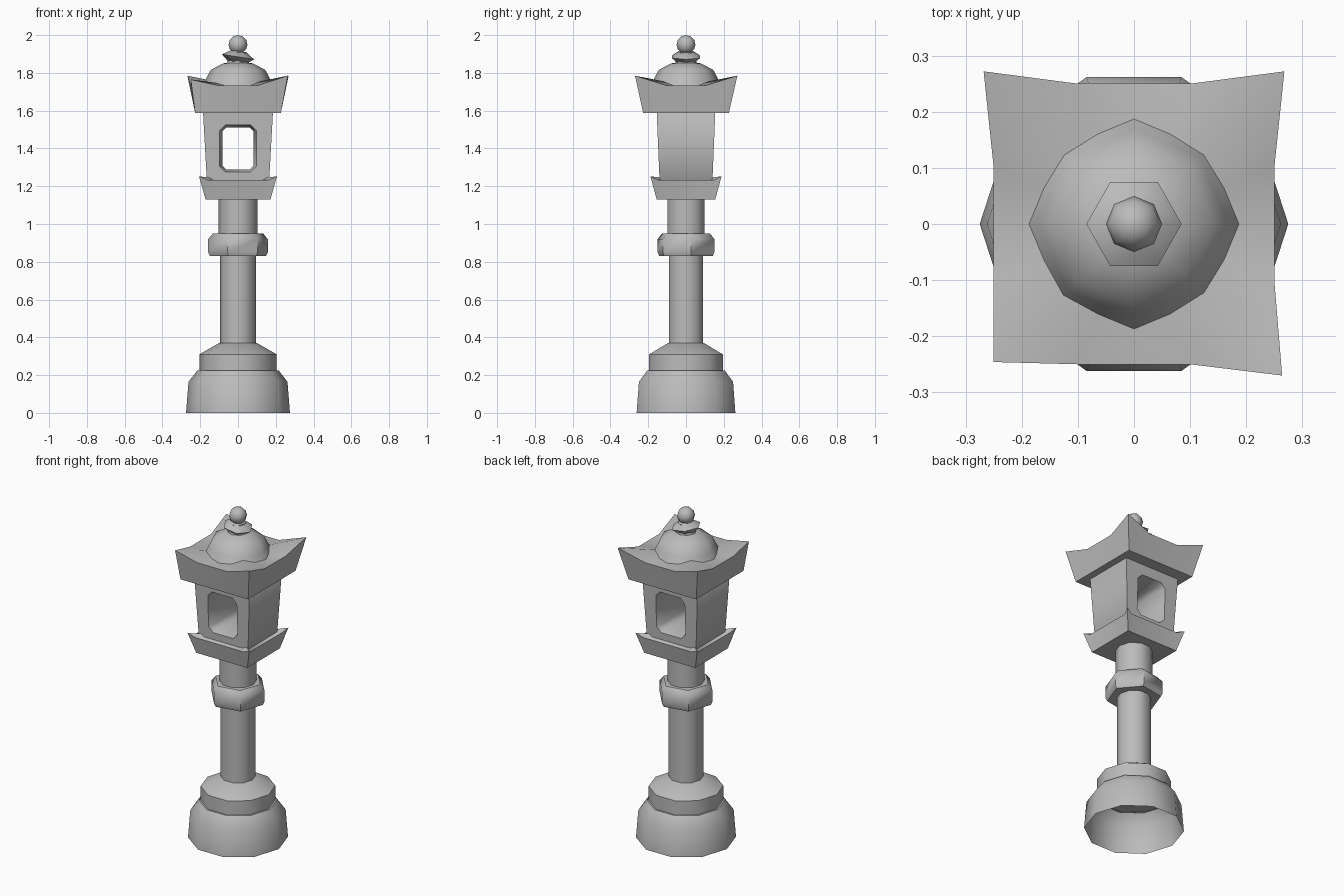
import bpy, bmesh, math
from mathutils import Vector

if "Cube" in bpy.data.objects:
    bpy.data.objects.remove(bpy.data.objects["Cube"])

stone = bpy.data.materials.new("grey_stone")
stone.use_nodes = True
GREY = (0.5, 0.5, 0.5, 1)
stone.diffuse_color = GREY
stone.node_tree.nodes["Principled BSDF"].inputs["Base Color"].default_value = GREY


def finish(name, bm, angle=50):
    bmesh.ops.recalc_face_normals(bm, faces=bm.faces)
    mesh = bpy.data.meshes.new(name)
    bm.to_mesh(mesh)
    bm.free()
    mesh.materials.append(stone)
    obj = bpy.data.objects.new(name, mesh)
    bpy.context.collection.objects.link(obj)
    bpy.ops.object.select_all(action='DESELECT')
    obj.select_set(True)
    bpy.context.view_layer.objects.active = obj
    bpy.ops.object.shade_smooth_by_angle(angle=math.radians(angle))
    return obj


def skin(bm, rings, closed=False):
    """Join rings of points with quads."""
    vs = [[bm.verts.new(p) for p in r] for r in rings]
    n = len(vs[0])
    pairs = list(zip(vs, vs[1:])) + ([(vs[-1], vs[0])] if closed else [])
    for a, b in pairs:
        for i in range(n):
            j = (i + 1) % n
            bm.faces.new((a[i], a[j], b[j], b[i]))
    return vs


def turned(name, sides, profile, turn=0, cap_top=True, cap_bottom=False):
    """Faceted turned part from (radius, height) pairs."""
    bm = bmesh.new()
    steps = [math.radians(turn) + math.tau * i / sides for i in range(sides)]
    vs = skin(bm, [[(r * math.cos(a), r * math.sin(a), z) for a in steps]
                   for r, z in profile])
    if cap_top:
        bm.faces.new(vs[-1])
    if cap_bottom:
        bm.faces.new(vs[0])
    return finish(name, bm)


def flared_slab(name, low, z0, mid, z1, corners, span):
    """Square slab whose top corners sweep out and up."""
    bm = bmesh.new()
    bottom, top = [], []
    signs = [(1, 1), (-1, 1), (-1, -1), (1, -1)]
    for k, (sx, sy) in enumerate(signs):
        along_x = (sx * span * mid[0], sy * mid[1], z1)
        along_y = (sx * mid[0], sy * span * mid[1], z1)
        first, last = (along_y, along_x) if sx == sy else (along_x, along_y)
        top += [first, corners[k], last]
        bx = (sx * span * low[0], sy * low[1], z0)
        by = (sx * low[0], sy * span * low[1], z0)
        first, last = (by, bx) if sx == sy else (bx, by)
        bottom += [first, (sx * low[0], sy * low[1], z0), last]
    vs = skin(bm, [bottom, top])
    bm.faces.new(vs[0])
    centre = bm.verts.new((0, 0, z1))
    for i in range(len(top)):
        bm.faces.new((vs[1][i - 1], vs[1][i], centre))
    return finish(name, bm)


# Pedestal, open underneath
turned("base", 10, [(.275, 0), (.262, .165), (.215, .225), (.18, .225)])
turned("base_step", 10, [(.205, .222), (.205, .31), (.1, .37)])

# Post with hexagonal collar
turned("post", 10, [(.095, .33), (.095, .9)])
turned("post_upper", 10, [(.102, .9), (.102, 1.14)])
turned("collar", 6, [(.09, .83), (.15, .83), (.16, .85), (.16, .92), (.135, .95), (.09, .95)],
       turn=10, cap_bottom=True)

# Tray under the lamp chamber
flared_slab("tray", (.172, .155), 1.13, (.19, .175), 1.232,
            [(sx * .206, sy * .188, 1.252) for sx, sy in
             [(1, 1), (-1, 1), (-1, -1), (1, -1)]], .85)


# Lamp chamber with a window running front to back
def wall_y(z):
    return .14 + .015 * (z - 1.23) / .36


def octagon(hx, z0, z1, cut, y_scale):
    """Cut-cornered outline lying in the sloping front or back wall."""
    pts = []
    for sx, z, up in [(1, z0, 1), (1, z1, -1), (-1, z1, -1), (-1, z0, 1)]:
        pair = [((hx - cut) * sx, z), (hx * sx, z + up * cut)]
        pts += pair if (sx > 0) == (up > 0) else pair[::-1]
    return [Vector((x, y_scale * wall_y(z), z)) for x, z in pts]


def outline(side):
    pts = octagon(.18, 1.225, 1.6, .01, side)
    for p in pts:
        p.x *= (.165 + .02 * (p.z - 1.23) / .36) / .18
    return pts


bm = bmesh.new()
skin(bm, [outline(-1),
          octagon(.097, 1.275, 1.525, .03, -1),
          octagon(.083, 1.288, 1.512, .022, -.6),
          octagon(.083, 1.288, 1.512, .022, .6),
          octagon(.097, 1.275, 1.525, .03, 1),
          outline(1)], closed=True)
finish("lamp_chamber", bm)

# Roof with swept corners, one of them worn shorter
flared_slab("roof", (.227, .227), 1.588, (.25, .25), 1.732,
            [(.268, .272, 1.785), (-.268, .272, 1.785),
             (-.25, -.246, 1.765), (.264, -.27, 1.785)], .4)
turned("roof_dome", 8, [(.188, 1.73), (.168, 1.77), (.145, 1.815), (.08, 1.85), (.03, 1.858)])

# Finial
turned("finial_neck", 8, [(.06, 1.84), (.045, 1.91)])
ring = turned("finial_ring", 6, [(.05, -.03), (.086, 0), (.04, .03)], cap_bottom=True)
ring.location.z = 1.885
ring.rotation_euler = (0, math.radians(9), 0)
bm = bmesh.new()
bmesh.ops.create_uvsphere(bm, u_segments=8, v_segments=6, radius=.05)
finish("finial_ball", bm).location.z = 1.95
